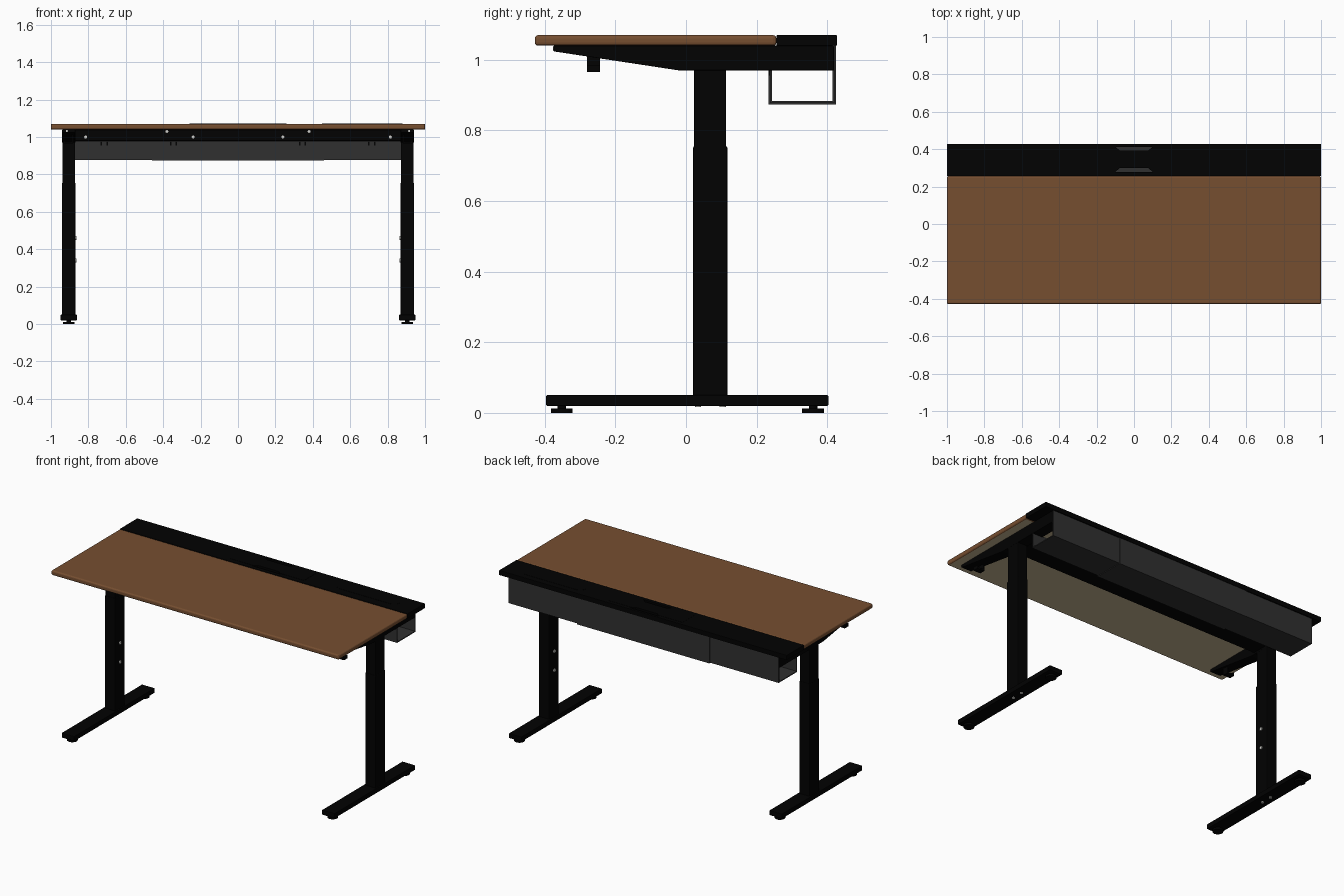
import bpy
import bmesh
import math
from mathutils import Vector

old = bpy.data.objects.get("Cube")
if old:
    bpy.data.objects.remove(old)


def material(name, r, g, b):
    m = bpy.data.materials.new(name)
    m.use_nodes = True
    m.diffuse_color = (r, g, b, 1)
    m.node_tree.nodes["Principled BSDF"].inputs["Base Color"].default_value = (r, g, b, 1)
    return m


WOOD = material("brown wood", 0.182, 0.077, 0.03)
UNDER = material("beige underside", 0.55, 0.45, 0.28)
BLACK = material("black steel", 0.0005, 0.0005, 0.0005)
GREY = material("dark grey tray", 0.03, 0.03, 0.03)
STEEL = material("light steel", 0.65, 0.65, 0.62)


def finish(name, bm, mat, bevel=0, segments=2):
    bmesh.ops.recalc_face_normals(bm, faces=bm.faces)
    mesh = bpy.data.meshes.new(name)
    bm.to_mesh(mesh)
    bm.free()
    mesh.materials.append(mat)
    ob = bpy.data.objects.new(name, mesh)
    bpy.context.collection.objects.link(ob)
    if bevel:
        mod = ob.modifiers.new("soft edges", "BEVEL")
        mod.width, mod.segments, mod.limit_method = bevel, segments, "ANGLE"
    return ob


def box(name, lo, hi, mat, bevel=0, segments=2):
    bm = bmesh.new()
    bmesh.ops.create_cube(bm, size=1)
    for v in bm.verts:
        v.co = Vector([(l + h) / 2 + c * (h - l) for l, h, c in zip(lo, hi, v.co)])
    return finish(name, bm, mat, bevel, segments)


def extrude(name, points, axis, start, end, mat, bevel=0):
    """Sweep a flat outline along x, y or z."""
    k = "xyz".index(axis)
    bm = bmesh.new()
    corners = []
    for a, b in points:
        co = [a, b]
        co.insert(k, start)
        corners.append(bm.verts.new(co))
    face = bm.faces.new(corners)
    step = Vector()
    step[k] = end - start
    new = bmesh.ops.extrude_face_region(bm, geom=[face])["geom"]
    bmesh.ops.translate(bm, vec=step, verts=[v for v in new if isinstance(v, bmesh.types.BMVert)])
    return finish(name, bm, mat, bevel)


def disc(name, centre, radius, depth, mat, axis="z", sides=20):
    bpy.ops.mesh.primitive_cylinder_add(vertices=sides, radius=radius, depth=depth, location=centre)
    ob = bpy.context.object
    ob.name = name
    if axis == "x":
        ob.rotation_euler.y = math.pi / 2
    if axis == "y":
        ob.rotation_euler.x = math.pi / 2
    ob.data.materials.append(mat)
    bpy.ops.object.shade_smooth_by_angle()
    return ob


# Worktop with rounded edges and a pale underside
top = box("worktop", (-1, -0.428, 1.04), (1, 0.256, 1.07), WOOD, 0.009, 3)
top.data.materials.append(UNDER)
for p in top.data.polygons:
    p.material_index = 1 if p.normal.z < -0.9 else 0
top.modifiers["soft edges"].material = 0

# Rear strip with hatch and oval lid
strip = box("rear_strip", (-1, 0.256, 1.04), (1, 0.428, 1.07), BLACK, 0.002)
hatch = box("cable_hatch", (-0.26, 0.285, 1.065), (0.26, 0.405, 1.071), BLACK)
lid = []
for cx, turn in ((0.84, -math.pi / 2), (0.49, math.pi / 2)):
    for i in range(9):
        a = turn + math.pi * i / 8
        lid.append((cx + 0.04 * math.cos(a), 0.35 + 0.04 * math.sin(a)))
extrude("oval_lid", lid, "z", 1.065, 1.071, BLACK)

# Cable openings cut through the strip, down to the tray
for name, outer, inner in (("front", 0.279, 0.3), ("rear", 0.413, 0.392)):
    cutter = extrude(name + "_opening_cutter",
                     [(-0.1, outer), (0.1, outer), (0.075, inner), (-0.075, inner)],
                     "z", 1.0, 1.1, BLACK)
    cutter.hide_render = True
    cutter.hide_viewport = True
    for ob in (strip, hatch):
        cut = ob.modifiers.new(name + " opening", "BOOLEAN")
        cut.operation, cut.object, cut.solver = "DIFFERENCE", cutter, "EXACT"

# Cross beam under the worktop
box("cross_beam", (-0.88, 0.0, 0.98), (0.88, 0.13, 1.04), BLACK, 0.004)
for s in (-1, 1):
    for x, z in ((0.24, 1.0), (0.38, 1.03), (0.815, 1.0)):
        disc("beam_screw", (s * x, -0.001, z), 0.008, 0.006, STEEL, "y", 12)


def channel(name, x0, x1, grow):
    """Open cable trough: low front wall, floor and tall back wall."""
    t = 0.006
    f, r, z = 0.238 - grow, 0.421 + grow, 0.878 - grow
    outline = [(f, 0.975), (f, z), (r, z), (r, 1.041), (r - t, 1.041), (r - t, z + t),
               (f + t, z + t), (f + t, 0.975)]
    extrude(name, outline, "x", x0, x1, GREY)


# Cable tray in two side parts and a slightly larger middle sleeve
for s, side in ((1, "left"), (-1, "right")):
    channel(side + "_cable_tray", s * 0.46, s * 0.939, 0)
channel("middle_cable_tray", -0.46, 0.46, 0.004)
for s in (-1, 1):
    for x in (0.33, 0.36, 0.7, 0.73):
        box("tray_notch", (s * x - 0.004, 0.233, 0.955), (s * x + 0.004, 0.239, 0.975), BLACK)

# Leg frames, one at each end
for s, side in ((1, "left"), (-1, "right")):
    cx = s * 0.905

    def leg_box(part, half, y0, y1, z0, z1, bevel):
        box(side + "_" + part, (cx - half, y0, z0), (cx + half, y1, z1), BLACK, bevel)

    extrude(side + "_support_arm",
            [(-0.375, 1.04), (-0.375, 1.024), (-0.02, 0.97), (0.419, 0.97), (0.419, 1.04)],
            "x", cx - 0.035, cx + 0.035, BLACK, 0.002)
    leg_box("upper_column", 0.034, 0.023, 0.114, 0.7, 0.98, 0.004)
    leg_box("lower_column", 0.036, 0.02, 0.117, 0.04, 0.755, 0.004)
    leg_box("foot", 0.044, -0.396, 0.403, 0.02, 0.05, 0.003)
    # Levelling pads
    for y in (-0.352, 0.36):
        disc(side + "_pad", (cx, y, 0.006), 0.031, 0.012, BLACK)
        disc(side + "_pad_stem", (cx, y, 0.017), 0.012, 0.016, BLACK)
    # Fixings on the inner face, under the foot and on the arm
    for z in (0.34, 0.46):
        disc(side + "_column_screw", (cx - s * 0.038, 0.068, z), 0.01, 0.008, STEEL, "x", 12)
    for y in (0.034, 0.104):
        disc(side + "_foot_screw", (cx, y, 0.019), 0.009, 0.006, STEEL, "z", 12)
    disc(side + "_arm_screw", (s * 0.915, -0.375, 1.032), 0.006, 0.004, STEEL, "y", 12)
    # Curled bag hook hanging from the arm
    hook = [(0, 1.012), (0, 0.965), (0.05, 0.965), (0.05, 0.984), (0.042, 0.984),
            (0.042, 0.974), (0.008, 0.974), (0.008, 1.012)]
    extrude(side + "_bag_hook", [(cx + s * (a - 0.022), z) for a, z in hook],
            "y", -0.28, -0.244, BLACK)
